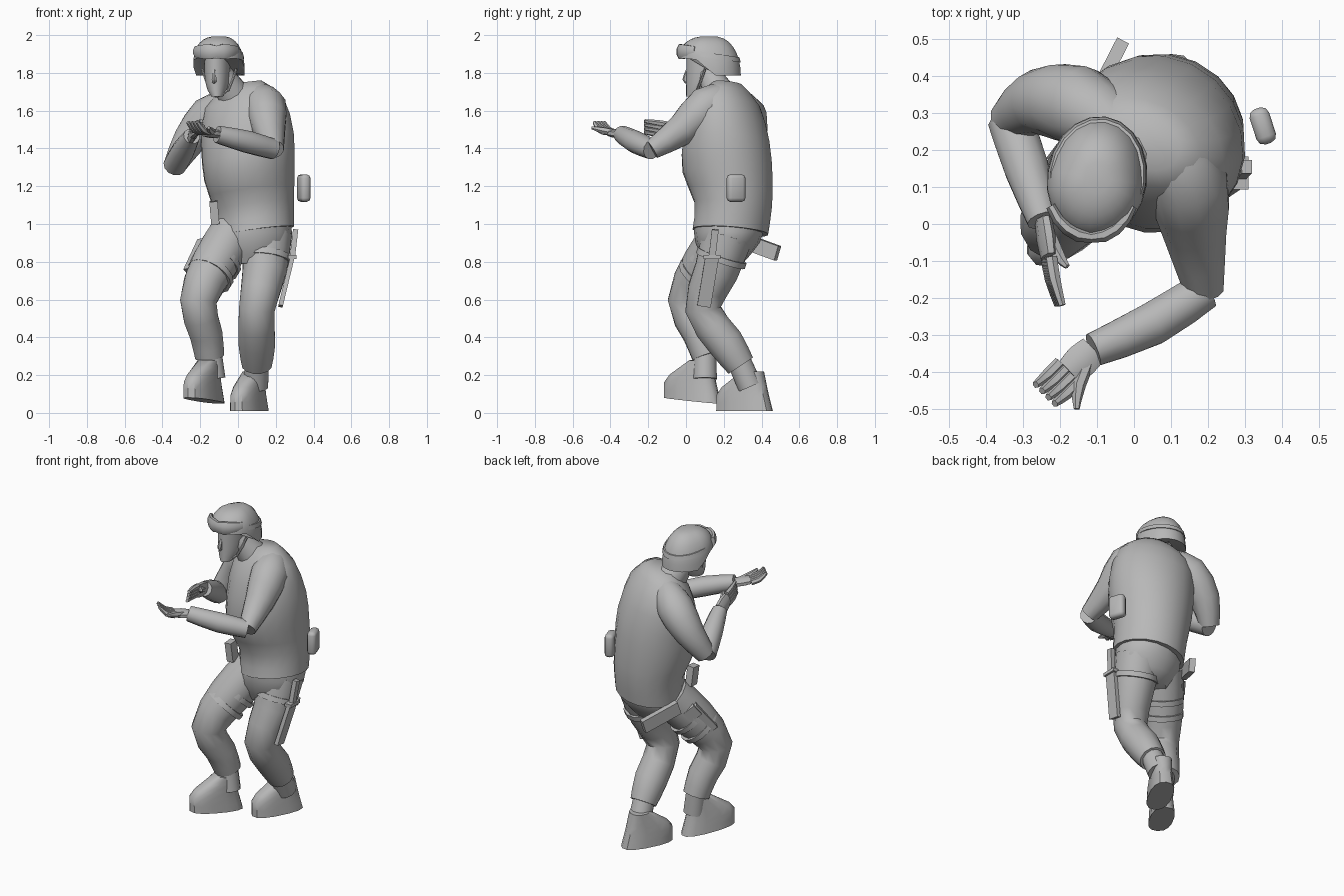
import bpy, bmesh, math
from mathutils import Vector, Matrix

cube = bpy.data.objects.get("Cube")
if cube:
    bpy.data.objects.remove(cube, do_unlink=True)

AXIS_X, AXIS_Y, AXIS_Z = Matrix.Identity(3)

grey = bpy.data.materials.new("plain grey")
grey.use_nodes = True
tone = (.48, .48, .48, 1)
grey.diffuse_color = tone
grey.node_tree.nodes["Principled BSDF"].inputs["Base Color"].default_value = tone


def finish(name, bm, angle=50):
    bmesh.ops.recalc_face_normals(bm, faces=bm.faces)
    mesh = bpy.data.meshes.new(name)
    bm.to_mesh(mesh)
    bm.free()
    mesh.materials.append(grey)
    part = bpy.data.objects.new(name, mesh)
    bpy.context.collection.objects.link(part)
    bpy.ops.object.select_all(action='DESELECT')
    part.select_set(True)
    bpy.context.view_layer.objects.active = part
    bpy.ops.object.shade_smooth_by_angle(angle=math.radians(angle))


def skin(name, loops, angle=50):
    """Bridge equal rings of points and cap both ends."""
    bm = bmesh.new()
    rings = [[bm.verts.new(point) for point in loop] for loop in loops]
    for lower, upper in zip(rings, rings[1:]):
        for i in range(len(lower)):
            bm.faces.new((lower[i - 1], lower[i], upper[i], upper[i - 1]))
    bm.faces.new(rings[0])
    bm.faces.new(rings[-1])
    finish(name, bm, angle)


def smooth(stations, steps):
    """Pass a rounded curve through the stations, sizes included."""
    keys = [Vector(station) for station in stations]
    result = []
    for i in range(len(keys) - 1):
        before, start, end = keys[max(i - 1, 0)], keys[i], keys[i + 1]
        after = keys[min(i + 2, len(keys) - 1)]
        for step in range(steps):
            t = step / steps
            bend = (end - before) * t * (1 - t) ** 2 - (after - start) * t * t * (1 - t)
            blend = t * t * (3 - 2 * t)
            result.append(start + (end - start) * blend + bend / 2)
    return result + [keys[-1]]


def tube(name, stations, ref=AXIS_Y, flat=1.0, sides=12, steps=2, angle=50):
    """Stations are x, y, z, radius; flat scales the depth."""
    stations = smooth(stations, steps)
    centres = [Vector(station[:3]) for station in stations]
    loops = []
    for k, centre in enumerate(centres):
        along = centres[min(k + 1, len(centres) - 1)] - centres[max(k - 1, 0)]
        side = along.cross(ref).normalized() * stations[k][3]
        depth = side.cross(along.normalized()) * flat
        turns = [math.tau * (i + .5) / sides for i in range(sides)]
        loops.append([centre + side * math.cos(a) + depth * math.sin(a) for a in turns])
    skin(name, loops, angle)


def loft(name, rings, yaw=0, tilt=(0, 0), sides=16, power=1.0, angle=50):
    """Level rings are x, y, z, half width, half depth; tilt slopes them."""
    turn = Matrix.Rotation(math.radians(yaw), 3, 'Z')
    loops = []
    for x, y, z, width, depth in rings:
        loop = []
        for i in range(sides):
            a = math.tau * i / sides
            c, s = (math.copysign(abs(v) ** power, v) for v in (math.cos(a), math.sin(a)))
            arm = turn @ Vector((c * width, s * depth, 0))
            arm.z = arm.x * tilt[0] + arm.y * tilt[1]
            loop.append(Vector((x, y, z)) + arm)
        loops.append(loop)
    skin(name, loops, angle)


def bar(name, start, end, width, depth, ref=AXIS_Y):
    reach = width * math.sqrt(2)
    tube(name, [(*start, reach), (*end, reach)], ref, depth / width, 4, 1, 30)


# Torso: jacket and hips, twisted towards the right
hem, waist = (.09, .235, .96, .21, .2), (.085, .25, 1.1, .215, .205)
belly, chest = (.06, .22, 1.26, .24, .24), (.05, .215, 1.45, .25, .225)
shoulders, collar = (.03, .22, 1.64, .22, .16), (.03, .22, 1.745, .1, .07)
loft("jacket", smooth((hem, waist, belly, chest, shoulders, collar), 2), -25, (.13, -.07), 20)
loft("hips", smooth(((.07, .2, .79, .12, .1), (.08, .22, .9, .2, .17), (.09, .23, 1, .19, .19)), 2))
tube("neck", [(0, .2, 1.64, .1), (-.09, .12, 1.8, .06)])

# Head: narrow chin widening to the brow, with a straight face line
head_rings = []
for k in range(7):
    t = k / 6
    swell = .45 + .55 * (1 - (1 - t) ** 3) ** .7
    depth = .1 * swell
    head_rings.append((-.11, depth, 1.675 + .2 * t, .068 * swell, depth))
loft("head", head_rings, -10)
tube("nose", [(-.125, .01, 1.815, .01), (-.127, -.005, 1.765, .014), (-.125, .01, 1.75, .01)], sides=6)

# Helmet: low over the ears and nape, with the rim raised over the brow
helmet = Vector((-.1, .125, 0))
turn = Matrix.Rotation(math.radians(-8), 3, 'Z')


def helmet_loop(height, size):
    loop = []
    for i in range(20):
        a = math.tau * i / 20
        brow = max(0, .3 - math.sin(a)) / 1.3
        rim = 1.785 + .09 * min(1, 2 * brow)
        edge = Vector((.136 * size * math.cos(a), .167 * size * math.sin(a), rim + (1.995 - rim) * height))
        loop.append(helmet + turn @ edge)
    return loop


dome = [helmet_loop(.05, .8)]
for k in range(8):
    a = math.radians(11.5 * k)
    dome.append(helmet_loop(math.sin(a), math.cos(a) ** .75))
skin("helmet", dome)

# Goggles on their strap, and the chin strap
band = [(*helmet.xy, 1.88 + rise, .133 - rise / 4, .166 - rise / 4) for rise in (0, .026)]
loft("goggle_strap", band, -8, (0, -.15), 20)
visor = []
for k in range(-4, 5):
    a = math.radians(16 * k)
    dip = .01 if k == 0 else 0
    visor.append((.122 * math.sin(a) - .115, .115 - .15 * math.cos(a), 1.912,
                  .01 + .012 * math.cos(a) - dip / 2))
tube("goggles", visor, AXIS_Z, 2, 8, 1, 40)
for side, s in (("left", 1), ("right", -1)):
    tube(side + "_chin_strap", [(helmet.x + s * .09, .1, 1.82, .007), (helmet.x + s * .05, .06, 1.71, .007),
                                (-.115, .02, 1.675, .008)], sides=6)


# Hands: a flat palm, four curled fingers and a thumb
def hand(name, wrist, knuckle, spread, reach, curl, thumb_tip):
    wrist, knuckle, spread, reach, curl, thumb_tip = map(
        Vector, (wrist, knuckle, spread, reach, curl, thumb_tip))
    middle = (wrist + knuckle) / 2
    tube(name + "_palm", [(*wrist, .022), (*middle, .025), (*knuckle, .021)], spread, 2, 8)
    for k in range(4):
        base = knuckle + spread * (k - 1.5)
        bend = base + reach
        tube(name + "_finger", [(*base, .017), (*bend, .016), (*(bend + curl), .01)], spread, 1, 6)
    thumb_joint = (middle + thumb_tip) / 2
    tube(name + "_thumb", [(*wrist, .018), (*thumb_joint, .019), (*thumb_tip, .008)], spread, 1, 6)


# Left arm reaches forward and across
left_elbow, left_wrist = (.19, -.18, 1.395), (-.11, -.34, 1.475)
tube("left_upper_arm", [(.1, .22, 1.67, .08), (.145, .11, 1.62, .112), (.165, -.02, 1.5, .088),
                        (*left_elbow, .054)], AXIS_X)
tube("left_forearm", [(*left_elbow, .054), (.05, -.27, 1.435, .06), (*left_wrist, .047)], AXIS_Z)
hand("left_hand", left_wrist, (-.175, -.4, 1.485), (.017, -.017, 0), (-.035, -.035, .015),
     (-.03, -.025, .04), (-.155, -.5, 1.51))

# Right arm is bent, hand raised in front of the chest
right_elbow, right_wrist = (-.335, .28, 1.31), (-.245, .01, 1.465)
tube("right_upper_arm", [(-.04, .26, 1.64, .08), (-.15, .32, 1.57, .11), (-.26, .33, 1.44, .088),
                         (*right_elbow, .06)], AXIS_X)
tube("right_forearm", [(*right_elbow, .062), (-.29, .15, 1.39, .062), (*right_wrist, .045)], AXIS_Z)
hand("right_hand", right_wrist, (-.23, -.09, 1.495), (.004, 0, .02), (.01, -.06, .01),
     (.02, -.07, .01), (-.18, -.115, 1.52))

# Trouser legs with gathered cuffs, and the shins inside them
tube("left_leg", [(.15, .22, .94, .14), (.14, .16, .75, .12), (.1, .09, .55, .098),
                  (.1, .21, .37, .1), (.1, .29, .25, .08)])
tube("left_shin", [(.1, .26, .32, .065), (.095, .34, .14, .067)])
tube("right_leg", [(-.03, .21, .94, .13), (-.13, .1, .78, .125), (-.21, 0, .59, .1),
                   (-.17, .07, .42, .09), (-.15, .11, .3, .08)])
tube("right_shin", [(-.15, .1, .36, .06), (-.13, .1, .18, .066)])


# Boots: flat sole, low toe, upper sloping back to the ankle
def boot(name, heel, toe, base, tilt):
    heel, toe = Vector(heel), Vector(toe)
    way = toe - heel
    rings = []
    for k in range(6):
        front = min(1, 1.47 - .19 * k)
        back = .035 * k
        middle = heel + way * (back + front) / 2
        rings.append((*middle, base + .042 * k, way.length * (front - back) / 2, .07 - .003 * k))
    loft(name, rings, math.degrees(math.atan2(way.y, way.x)), tilt, 14, .8, 40)


boot("left_boot", (.135, .455), (-.015, .165), .01, (0, 0))
boot("right_boot", (-.095, .18), (-.265, -.11), .065, (-.05, -.08))


# Thigh straps
def strap(name, centre, axis, radius):
    centre, half = Vector(centre), Vector(axis).normalized() * .016
    tube(name, [(*(centre - half), radius), (*(centre + half), radius)], sides=14, steps=1, angle=40)


strap("left_strap", (.148, .187, .82), (-.1, -.3, -.9), .136)
for k in range(2):
    strap("right_strap", (-.105 - k * .04, .128 - k * .05, .8 - k * .065), (-.5, -.6, -.8), .128)

# Knife and sheath on the left thigh
guard = Vector((.288, .138, .825))
bar("knife_sheath", guard, (.225, .095, .565), .012, .036)
bar("knife_guard", guard + AXIS_Z * .01, guard - AXIS_Z * .01, .022, .045)
bar("knife_handle", (.305, .155, .97), guard, .014, .018)

# Holster and pouches on the right side
outward = AXIS_X + AXIS_Y
bar("thigh_holster", (-.16, .205, .89), (-.235, .1, .73), .03, .055, outward)
bar("holster_flap", (-.155, .21, .9), (-.185, .17, .84), .04, .04, outward)
bar("magazine", (-.13, .11, 1.12), (-.12, .12, 1), .022, .03)
bar("hip_case", (-.14, .28, .92), (-.035, .485, .845), .018, .04, AXIS_Z)

# Rounded canteen pouch at the left of the waist
bm = bmesh.new()
place = Matrix.Translation((.348, .265, 1.19)) @ Matrix.Rotation(math.radians(18), 4, 'Z')
bmesh.ops.create_cube(bm, size=1, matrix=place @ Matrix.Diagonal((.055, .1, .145, 1)))
bmesh.ops.bevel(bm, geom=bm.edges[:], offset=.02, segments=2, affect='EDGES', profile=.5)
finish("canteen_pouch", bm)
